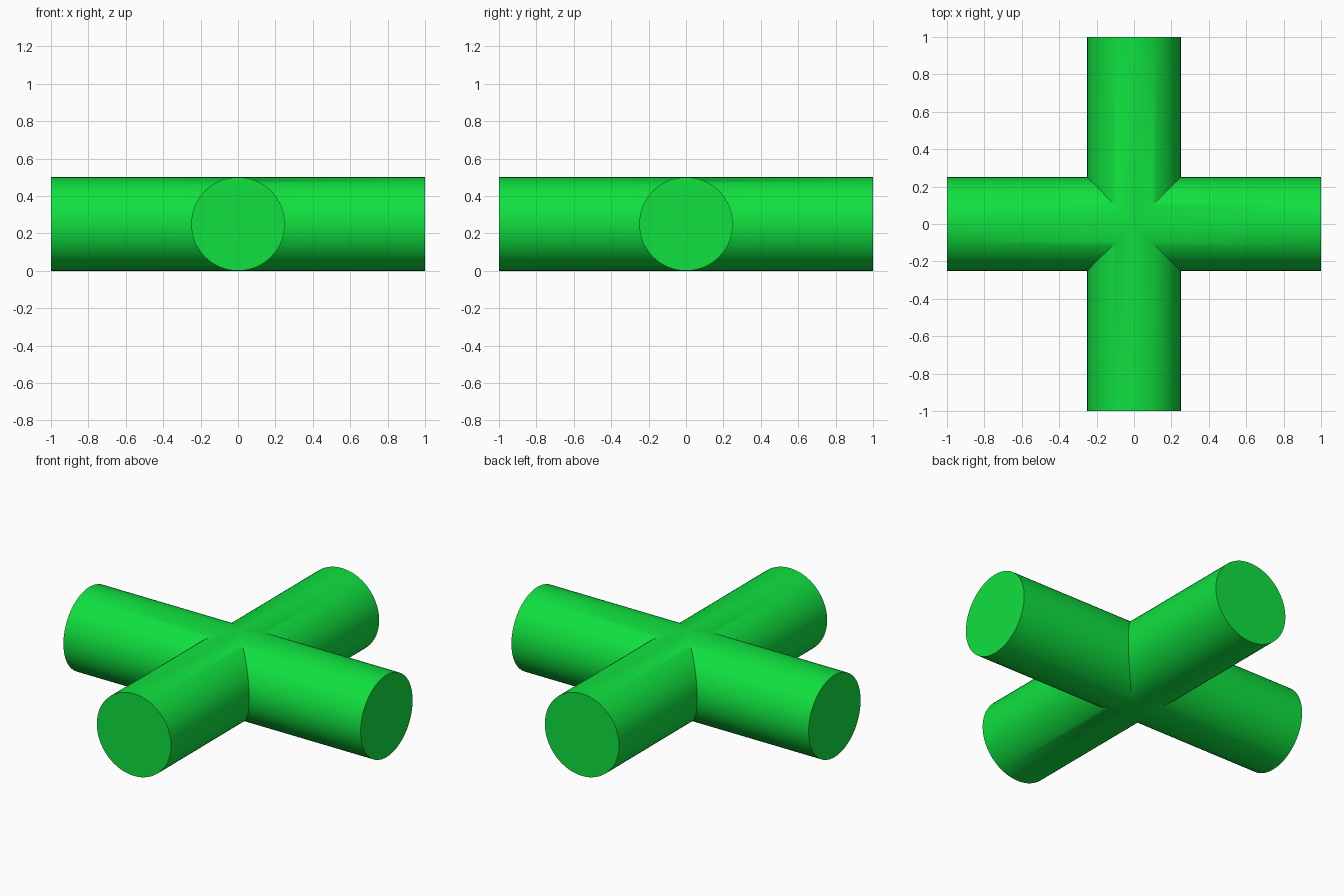
import bpy
import bmesh
from math import cos, sin, pi, radians
from mathutils import Matrix

cube = bpy.data.objects.get("Cube")
if cube:
    bpy.data.objects.remove(cube, do_unlink=True)

RADIUS = 0.25
REACH = 1.0
SIDES = 64

# Green material
green = bpy.data.materials.new("bright green")
green.use_nodes = True
color = (0.005, 0.75, 0.05, 1)
green.diffuse_color = color
green.node_tree.nodes["Principled BSDF"].inputs["Base Color"].default_value = color


def add_arm(bm, turn):
    """Round arm along +x, mitred at the hub and capped at the tip, turned about z."""
    inner, outer = [], []
    for i in range(SIDES):
        a = 2 * pi * i / SIDES
        y, z = RADIUS * cos(a), RADIUS * sin(a) + RADIUS
        inner.append(bm.verts.new(turn @ Matrix.Translation((abs(y), y, z)).translation))
        outer.append(bm.verts.new(turn @ Matrix.Translation((REACH, y, z)).translation))
    for i in range(SIDES):
        j = (i + 1) % SIDES
        bm.faces.new((inner[i], outer[i], outer[j], inner[j]))
    bm.faces.new(outer)


# Four arms welded along their mitres into one solid
bm = bmesh.new()
for quarter in range(4):
    add_arm(bm, Matrix.Rotation(quarter * pi / 2, 3, "Z"))
bmesh.ops.remove_doubles(bm, verts=bm.verts[:], dist=0.0001)
bmesh.ops.recalc_face_normals(bm, faces=bm.faces[:])
mesh = bpy.data.meshes.new("crossed_cylinders")
bm.to_mesh(mesh)
bm.free()
mesh.materials.append(green)

cross = bpy.data.objects.new("crossed_cylinders", mesh)
bpy.context.collection.objects.link(cross)

# Smooth sides, crisp rims and seams
bpy.ops.object.select_all(action="DESELECT")
cross.select_set(True)
bpy.context.view_layer.objects.active = cross
bpy.ops.object.shade_smooth_by_angle(angle=radians(30))
